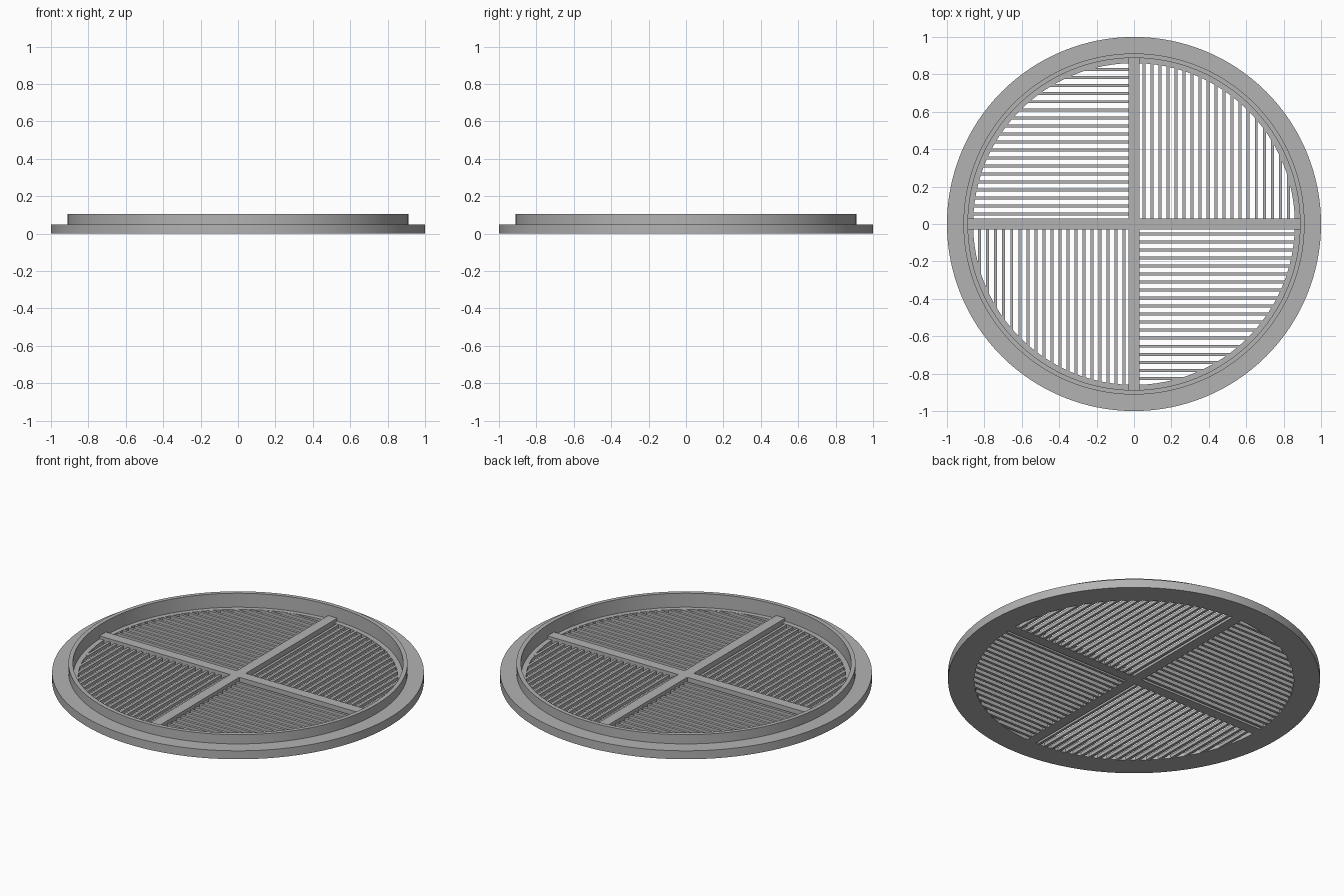
import bpy, bmesh, math

cube = bpy.data.objects.get("Cube")
if cube:
    bpy.data.objects.remove(cube, do_unlink=True)

grey = bpy.data.materials.new("light_grey")
grey.use_nodes = True
grey.diffuse_color = (0.45, 0.45, 0.45, 1)
grey.node_tree.nodes["Principled BSDF"].inputs["Base Color"].default_value = grey.diffuse_color

OPENING = 0.86      # radius of the vent opening
WALL = 0.888        # inner radius of the upright collar
LEDGE_Z = 0.022     # height of ledge and slats
BAR_Z = 0.04        # height of the cross bars
HALF_BAR = 0.03
PITCH, SLAT = 0.0429, 0.016


def add_object(name, bm):
    bmesh.ops.recalc_face_normals(bm, faces=bm.faces)
    mesh = bpy.data.meshes.new(name)
    bm.to_mesh(mesh)
    bm.free()
    mesh.materials.append(grey)
    obj = bpy.data.objects.new(name, mesh)
    bpy.context.collection.objects.link(obj)
    return obj


def lathe(name, profile, steps=128):
    bm = bmesh.new()
    rings = []
    for i in range(steps):
        a = 2 * math.pi * i / steps
        rings.append([bm.verts.new((r * math.cos(a), r * math.sin(a), z)) for r, z in profile])
    for i, ring in enumerate(rings):
        after = rings[(i + 1) % steps]
        for j in range(len(profile)):
            k = (j + 1) % len(profile)
            bm.faces.new((ring[j], after[j], after[k], ring[k]))
    return add_object(name, bm)


def prism(bm, outline, z0, z1):
    low = [bm.verts.new((x, y, z0)) for x, y in outline]
    high = [bm.verts.new((x, y, z1)) for x, y in outline]
    bm.faces.new(low[::-1])
    bm.faces.new(high)
    n = len(outline)
    for i in range(n):
        j = (i + 1) % n
        bm.faces.new((low[i], low[j], high[j], high[i]))


# Stepped ring: flange, upright collar and inner ledge
ring = lathe("flange_ring", [
    (OPENING, 0), (1, 0), (1, 0.05), (0.912, 0.05),
    (0.912, 0.105), (WALL, 0.105), (WALL, LEDGE_Z), (OPENING, LEDGE_Z)])
bpy.ops.object.select_all(action="DESELECT")
ring.select_set(True)
bpy.context.view_layer.objects.active = ring
bpy.ops.object.shade_smooth_by_angle(angle=math.radians(30))

# Cross bars as one plus-shaped prism
bm = bmesh.new()
h, r = HALF_BAR, WALL
quarter = [(r, -h), (r, h), (h, h)]
outline = []
for turn in range(4):
    c, s = round(math.cos(turn * math.pi / 2)), round(math.sin(turn * math.pi / 2))
    outline += [(x * c - y * s, x * s + y * c) for x, y in quarter]
prism(bm, outline, 0, BAR_Z)
add_object("cross_bars", bm)

# Slats alternate direction from one quadrant to the next
names = ["back_left_slats", "back_right_slats", "front_right_slats", "front_left_slats"]
for turn, name in enumerate(names):
    bm = bmesh.new()
    c, s = round(math.cos(turn * math.pi / 2)), round(math.sin(turn * math.pi / 2))
    for i in range(19):
        x0 = 0.045 + i * PITCH
        x1 = x0 + SLAT
        reach = OPENING + 0.006
        ends = [math.sqrt(max(reach ** 2 - x ** 2, 0)) for x in (x0, x1)]
        slat = [(x0, h), (x1, h), (x1, ends[1]), (x0, ends[0])]
        prism(bm, [(x * c - y * s, x * s + y * c) for x, y in slat], 0.001, LEDGE_Z - 0.001)
    add_object(name, bm)
